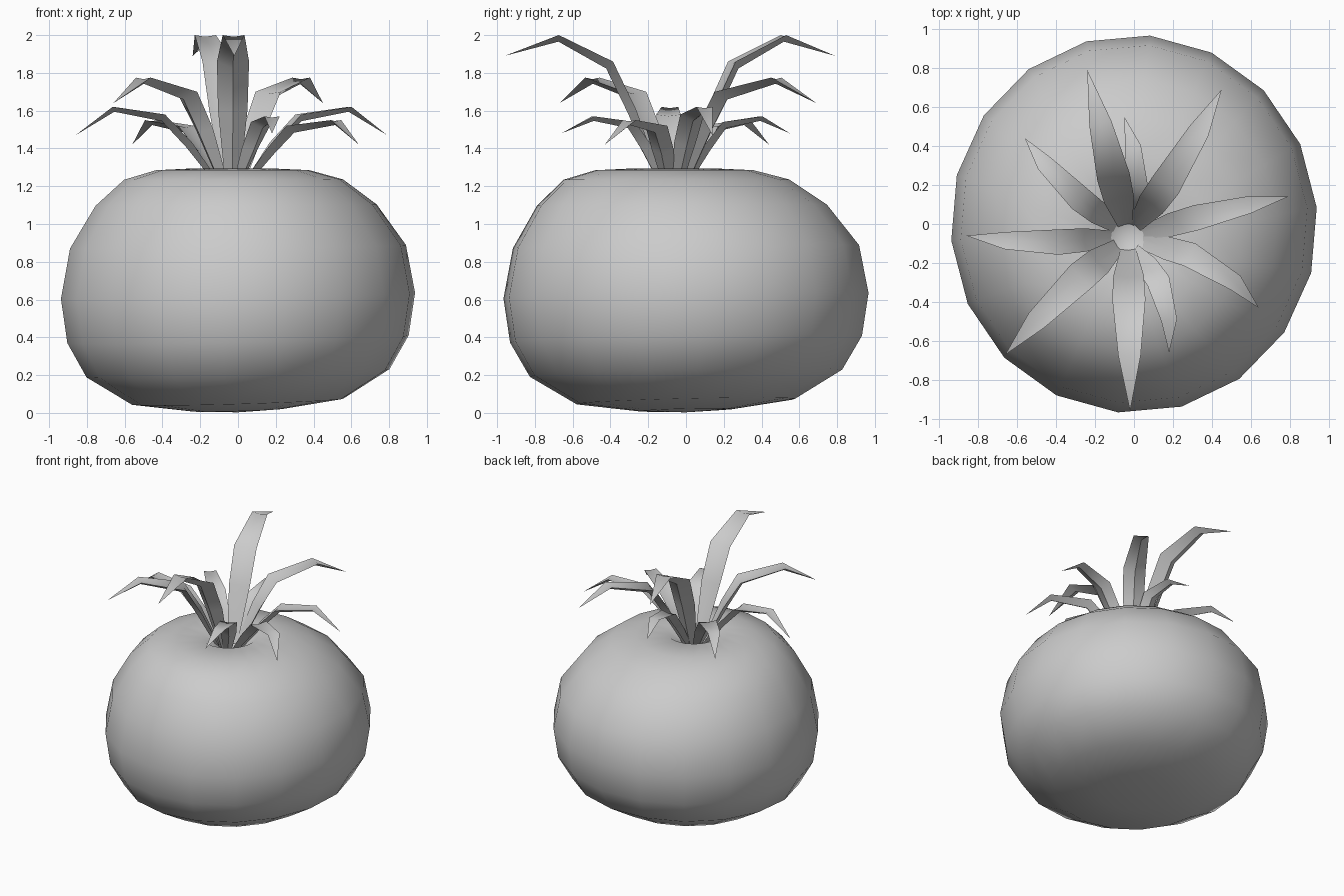
import bpy, bmesh, math
from mathutils import Vector

if "Cube" in bpy.data.objects:
    bpy.data.objects.remove(bpy.data.objects["Cube"])

CX, CY = -0.03, -0.065   # centre of the leaf crown


def finish(bm, name, angle):
    bmesh.ops.recalc_face_normals(bm, faces=bm.faces)
    me = bpy.data.meshes.new(name)
    bm.to_mesh(me)
    bm.free()
    ob = bpy.data.objects.new(name, me)
    bpy.context.collection.objects.link(ob)
    bpy.ops.object.select_all(action='DESELECT')
    ob.select_set(True)
    bpy.context.view_layer.objects.active = ob
    bpy.ops.object.shade_smooth_by_angle(angle=math.radians(angle))
    return ob


def bridge(bm, a, b):
    n = len(a)
    for i in range(n):
        bm.faces.new((a[i], a[(i + 1) % n], b[(i + 1) % n], b[i]))


# Body: squat low-poly bulb, slightly lopsided, dimpled on top
profile = [(0.25, 0.015), (0.58, 0.06), (0.83, 0.21), (0.935, 0.39), (0.97, 0.62),
           (0.92, 0.88), (0.77, 1.10), (0.60, 1.235), (0.42, 1.285), (0.20, 1.295), (0.09, 1.23)]
SIDES = 18
bm = bmesh.new()
rings = []
for r, z in profile:
    t = max(0, (z - 1.0) / 0.3)          # upper rings drift to the crown centre
    ring = []
    for i in range(SIDES):
        a = 2 * math.pi * (i + 0.25) / SIDES
        x, y = 0.97 * r * math.cos(a), r * math.sin(a)
        lift = (0.03 * x + 0.025 * y) * max(0, 1 - z / 1.3)
        ring.append(bm.verts.new((x + CX * t, y + CY * t, z + lift)))
    rings.append(ring)
for a, b in zip(rings, rings[1:]):
    bridge(bm, a, b)
for ring, p in ((rings[0], (0, 0, 0.003)), (rings[-1], (CX, CY, 1.19))):
    c = bm.verts.new(p)
    for i in range(SIDES):
        bm.faces.new((ring[i], ring[(i + 1) % SIDES], c))
finish(bm, "bulb_body", 60)


# Leaf: keeled blade that arches up, over and down to a point
def leaf(name, tip, mid, peak, bend, width):
    c = Vector((CX, CY, 0))
    d = Vector((tip[0], tip[1], 0)) - c
    length = d.length
    d.normalize()
    side = Vector((-d.y, d.x, 0))

    def point(dist, z, k):
        return c + d * dist + side * bend * k + Vector((0, 0, z))

    path = [point(0.05, 1.19, 0),
            point(0.05 + (mid[0] * length - 0.05) * 0.55, 1.19 + (mid[1] - 1.19) * 0.62, 0.6),
            point(mid[0] * length, mid[1], 1),
            point(peak[0] * length, peak[1], 0.8),
            point(length, tip[2], 0)]
    bm = bmesh.new()
    rings = []
    for i, w in enumerate((0.42, 0.92, 1.0, 0.68)):
        p = path[i]
        t = (path[i + 1] - path[max(i - 1, 0)]).normalized()
        s = Vector((-t.y, t.x, 0)).normalized()
        up = t.cross(s)
        h = w * width / 2
        rings.append([bm.verts.new(p + s * h), bm.verts.new(p - up * h * 0.15),
                      bm.verts.new(p - s * h), bm.verts.new(p - up * h * 0.6)])
    for a, b in zip(rings, rings[1:]):
        bridge(bm, a, b)
    bm.faces.new(rings[0])
    end = bm.verts.new(path[-1])
    for i in range(4):
        bm.faces.new((rings[-1][i], rings[-1][(i + 1) % 4], end))
    finish(bm, name, 50)


# Crown: five leaf shapes (mid, peak, tip height, width), each used twice
kinds = [((0.36, 1.86), (0.68, 2.00), 1.89, 0.17),
         ((0.36, 1.70), (0.73, 1.775), 1.64, 0.16),
         ((0.43, 1.58), (0.76, 1.62), 1.47, 0.13),
         ((0.42, 1.52), (0.78, 1.55), 1.42, 0.13),
         ((0.42, 1.54), (0.75, 1.57), 1.48, 0.12)]
tips = [(-0.24, 0.79, 0.0), (0.45, 0.69, -0.02), (0.79, 0.14, 0.01), (0.64, -0.43, 0.07),
        (0.18, -0.66, 0.07), (-0.02, -0.96, 0.0), (-0.66, -0.67, -0.02), (-0.86, -0.06, 0.03),
        (-0.56, 0.44, 0.03), (-0.05, 0.55, -0.05)]
for i, (x, y, bend) in enumerate(tips):
    mid, peak, z, width = kinds[i % 5]
    leaf(f"leaf_{i + 1}", (x, y, z), mid, peak, bend, width)
